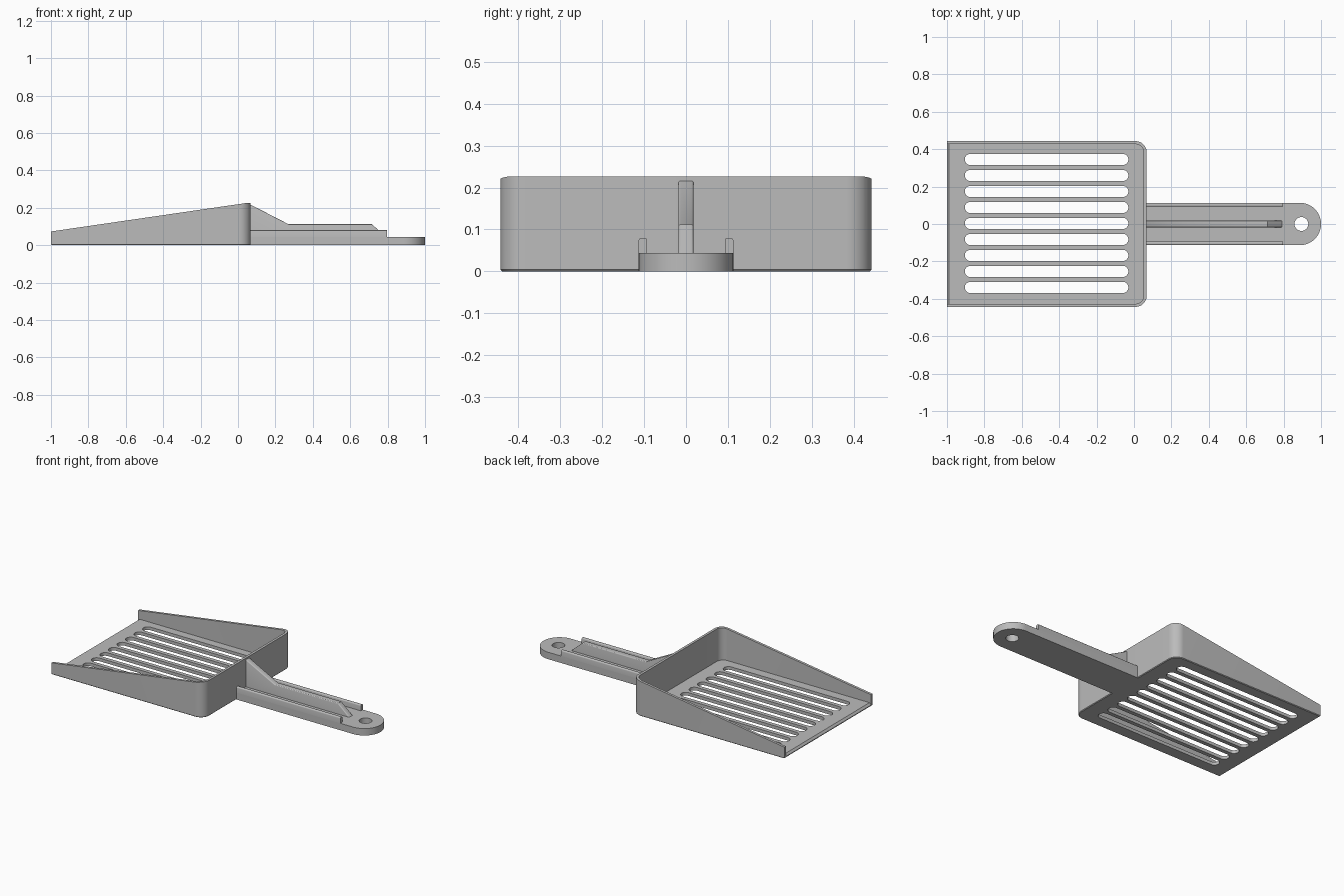
import bpy, bmesh
from math import pi, cos, sin, radians
from mathutils import Vector

cube = bpy.data.objects.get("Cube")
if cube:
    bpy.data.objects.remove(cube, do_unlink=True)

grey = bpy.data.materials.new("plastic grey")
grey.use_nodes = True
COLOUR = (0.5, 0.5, 0.5, 1)
grey.diffuse_color = COLOUR
grey.node_tree.nodes["Principled BSDF"].inputs["Base Color"].default_value = COLOUR


def arc(cx, cy, r, start, end, n=12):
    """Points along an arc, angles in degrees."""
    angles = [radians(start + (end - start) * i / n) for i in range(n + 1)]
    return [(cx + r * cos(a), cy + r * sin(a)) for a in angles]


def prism(name, outline, lo, hi, axis="z"):
    """Extrude a closed outline along z (xy outline) or y (xz outline)."""
    place = (lambda a, b, h: (a, b, h)) if axis == "z" else (lambda a, b, h: (a, h, b))
    bm = bmesh.new()
    face = bm.faces.new([bm.verts.new(place(a, b, lo)) for a, b in outline])
    moved = bmesh.ops.extrude_face_region(bm, geom=[face])["geom"]
    shift = Vector(place(0, 0, hi - lo))
    bmesh.ops.translate(bm, vec=shift, verts=[g for g in moved if isinstance(g, bmesh.types.BMVert)])
    bmesh.ops.recalc_face_normals(bm, faces=bm.faces)
    mesh = bpy.data.meshes.new(name)
    bm.to_mesh(mesh)
    bm.free()
    mesh.materials.append(grey)
    obj = bpy.data.objects.new(name, mesh)
    bpy.context.collection.objects.link(obj)
    return obj


def bevel_edges(obj, width, segments, rule):
    """Bevel the edges whose two end points satisfy the rule."""
    bm = bmesh.new()
    bm.from_mesh(obj.data)
    edges = [e for e in bm.edges if rule(e.verts[0].co, e.verts[1].co)]
    bmesh.ops.bevel(bm, geom=edges, offset=width, segments=segments, profile=0.5, affect="EDGES")
    bm.to_mesh(obj.data)
    bm.free()


def boolean(obj, cutter, operation="DIFFERENCE"):
    mod = obj.modifiers.new("cut", "BOOLEAN")
    mod.operation, mod.object, mod.solver = operation, cutter, "EXACT"
    bpy.context.view_layer.objects.active = obj
    bpy.ops.object.modifier_apply(modifier=mod.name)
    bpy.data.objects.remove(cutter, do_unlink=True)


def tray_outline(front, back, half, r):
    """Square at the open front, rounded at the back."""
    return ([(front, -half)] + arc(back - r, -half + r, r, -90, 0)
            + arc(back - r, half - r, r, 0, 90) + [(front, half)])


FRONT, BACK, HALF, TOP, FLOOR = -1.0, 0.068, 0.443, 0.226, 0.02
WALL = 0.016

# Scoop tray: rounded block with a sloping rim, hollowed and open at the front
tray = prism("scoop_tray", tray_outline(FRONT, BACK, HALF, 0.06), 0, 0.3)
bevel_edges(tray, 0.004, 1, lambda a, b: a.z < 0.001 and b.z < 0.001)
side = [(FRONT - 0.1, -0.1), (0.2, -0.1), (0.2, TOP), (0.05, TOP), (FRONT, 0.073), (FRONT - 0.1, 0.058)]
boolean(tray, prism("rim_cutter", side, -0.6, 0.6, "y"), "INTERSECT")
boolean(tray, prism("pocket_cutter", tray_outline(FRONT - 0.1, BACK - WALL, HALF - WALL, 0.045), FLOOR, 0.4))

# Thinned lip along the front of the floor
lip = [(FRONT - 0.02, 0.008), (FRONT, 0.008), (FRONT + 0.012, FLOOR + 0.001), (FRONT - 0.02, FLOOR + 0.001)]
boolean(tray, prism("lip_cutter", lip, WALL - HALF, HALF - WALL, "y"))

# Nine sifting slots
for i in range(9):
    y = (i - 4) * 0.0855 + 0.003
    slot = arc(-0.06, y, 0.03, -90, 90) + arc(-0.875, y, 0.03, 90, 270)
    boolean(tray, prism("slot_cutter", slot, -0.1, 0.1))

# Handle plate with a round end and a hanging hole
GRIP = 0.113
START = 0.06
handle = prism("handle_plate", [(START, -GRIP)] + arc(1 - GRIP, 0, GRIP, -90, 90, 32) + [(START, GRIP)], 0, 0.044)
boolean(handle, prism("hole_cutter", arc(0.895, 0, 0.037, 0, 348.75, 31), -0.1, 0.1))

# Rails along both handle edges, softened on top
for label, s in (("left", 1), ("right", -1)):
    inner, outer = sorted((s * 0.093, s * GRIP))
    rail = prism(label + "_handle_rail",
                 [(START, inner), (0.797, inner), (0.797, outer), (START, outer)], 0.03, 0.08)
    bevel_edges(rail, 0.006, 3, lambda a, b: min(a.z, b.z) > 0.079 and abs(a.y - b.y) < 0.001)

# Central rib rising into a gusset against the tray
rib_side = [(START, 0.03), (0.797, 0.03), (0.797, 0.04), (0.715, 0.112), (0.27, 0.112), (START, 0.22)]
rib = prism("handle_rib", rib_side, -0.018, 0.018, "y")
bevel_edges(rib, 0.005, 3, lambda a, b: min(a.z, b.z) > 0.035 and abs(a.y - b.y) < 0.001)

# Smooth the rounded surfaces and keep the edges crisp
for obj in (o for o in bpy.context.scene.objects if o.type == "MESH"):
    obj.select_set(True)
    bpy.context.view_layer.objects.active = obj
bpy.ops.object.shade_smooth_by_angle(angle=radians(32))
